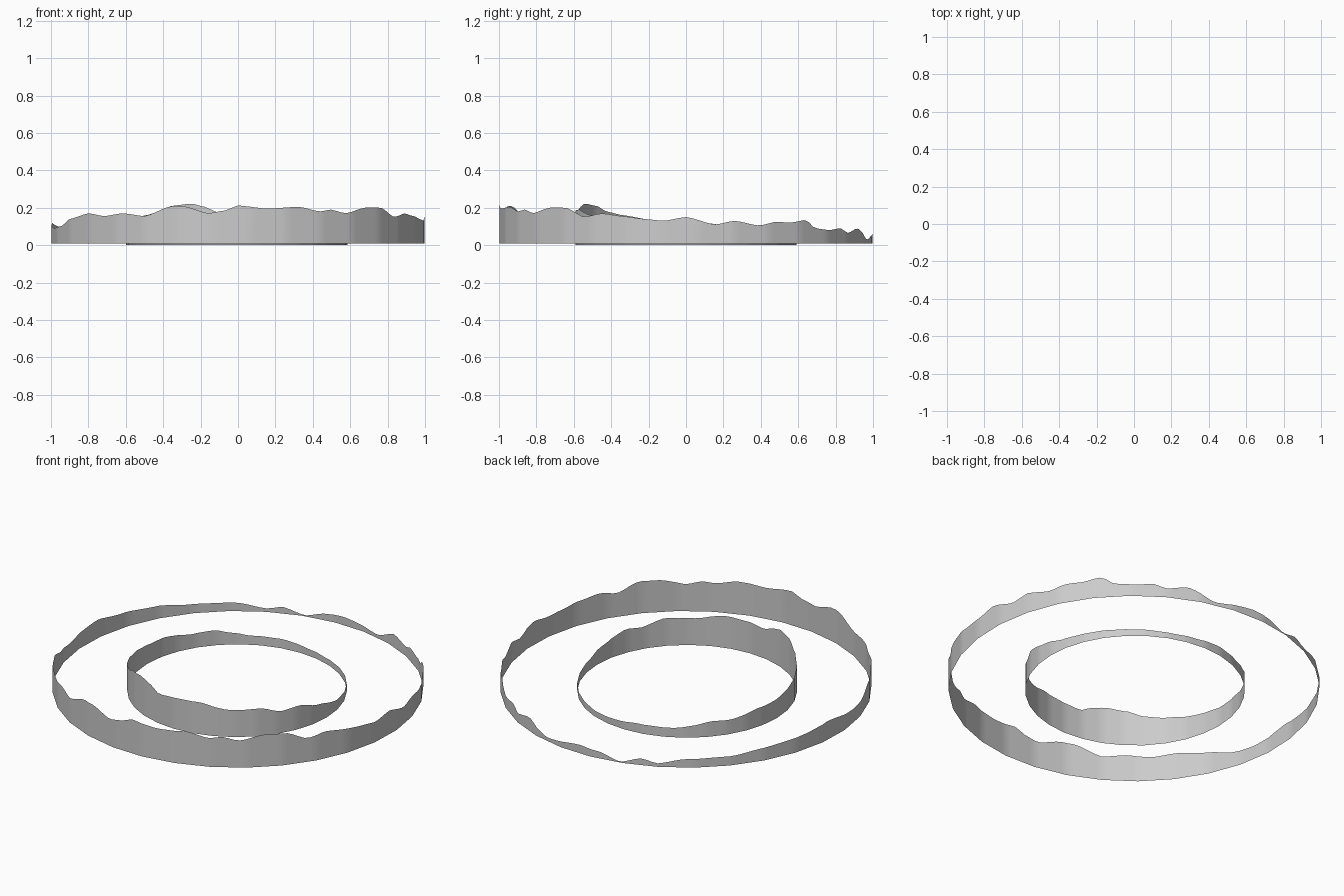
import bpy, math

if "Cube" in bpy.data.objects:
    bpy.data.objects.remove(bpy.data.objects["Cube"])

SIDES = 32


def height_at(table, deg):
    # eased interpolation of (angle, height) around the closed ring
    pts = table + [(table[0][0] + 360, table[0][1])]
    for (a0, h0), (a1, h1) in zip(pts, pts[1:]):
        if a0 <= deg <= a1:
            t = (deg - a0) / (a1 - a0)
            t = 0.5 * t + 0.5 * t * t * (3 - 2 * t)
            return h0 + (h1 - h0) * t
    return table[0][1]


def ring_wall(name, radius, cx, base, offset, table, sub):
    # open polygonal wall, each side split for the ragged top edge
    verts, faces = [], []
    step = 360 / SIDES
    for s in range(SIDES):
        a0 = math.radians(offset + s * step - 90)
        a1 = math.radians(offset + (s + 1) * step - 90)
        for k in range(sub):
            t = k / sub
            x = cx + radius * (math.cos(a0) * (1 - t) + math.cos(a1) * t)
            y = radius * (math.sin(a0) * (1 - t) + math.sin(a1) * t)
            deg = -90 + (offset + (s + t) * step) % 360
            verts += [(x, y, base), (x, y, height_at(table, deg))]
    n = SIDES * sub
    for i in range(n):
        j = (i + 1) % n
        faces.append((2 * i, 2 * j, 2 * j + 1, 2 * i + 1))
    mesh = bpy.data.meshes.new(name)
    mesh.from_pydata(verts, [], faces)
    obj = bpy.data.objects.new(name, mesh)
    bpy.context.collection.objects.link(obj)
    for p in mesh.polygons:
        p.use_smooth = True
    return obj


# ragged top profiles: (angle in degrees, height), from the front (-90) round
outer = [(-90, .212), (-81, .195), (-71, .205), (-64, .18), (-60, .19),
         (-55, .17), (-47, .2), (-40, .2), (-33, .15), (-27, .17),
         (-20, .155), (-13, .14), (-7, .13), (0, .15), (9, .11), (15, .13),
         (23, .105), (29, .125), (34, .12), (40, .135), (44, .09),
         (50, .08), (56, .09), (60, .065), (67, .09), (76, .03), (90, .06),
         (97, .05), (104, .015), (111, .05), (116, .03), (125, .06),
         (140, .065), (150, .085), (165, .1), (175, .12), (190, .09),
         (198, .1), (206, .14), (217, .17), (224, .155), (232, .17),
         (240, .155), (249, .208), (253, .208), (261, .17), (266, .185)]
inner = [(-90, .185), (-75, .19), (-60, .16), (-52, .16), (-43, .165),
         (-31, .13), (-21, .14), (-6, .1), (10, .06), (25, .05), (50, .04),
         (70, .035), (83, .04), (99, .055), (118, .055), (128, .07),
         (137, .09), (149, .085), (166, .11), (176, .11), (195, .13),
         (215, .16), (226, .18), (234, .21), (246, .222), (253, .205),
         (260, .175)]

ring_wall("outer_ring_wall", 1.0, 0.0, 0.01, 5 + 10 - 11.25, outer, 6)
ring_wall("inner_ring_wall", 0.592, -0.007, 0.0, 0.0, inner, 4)
